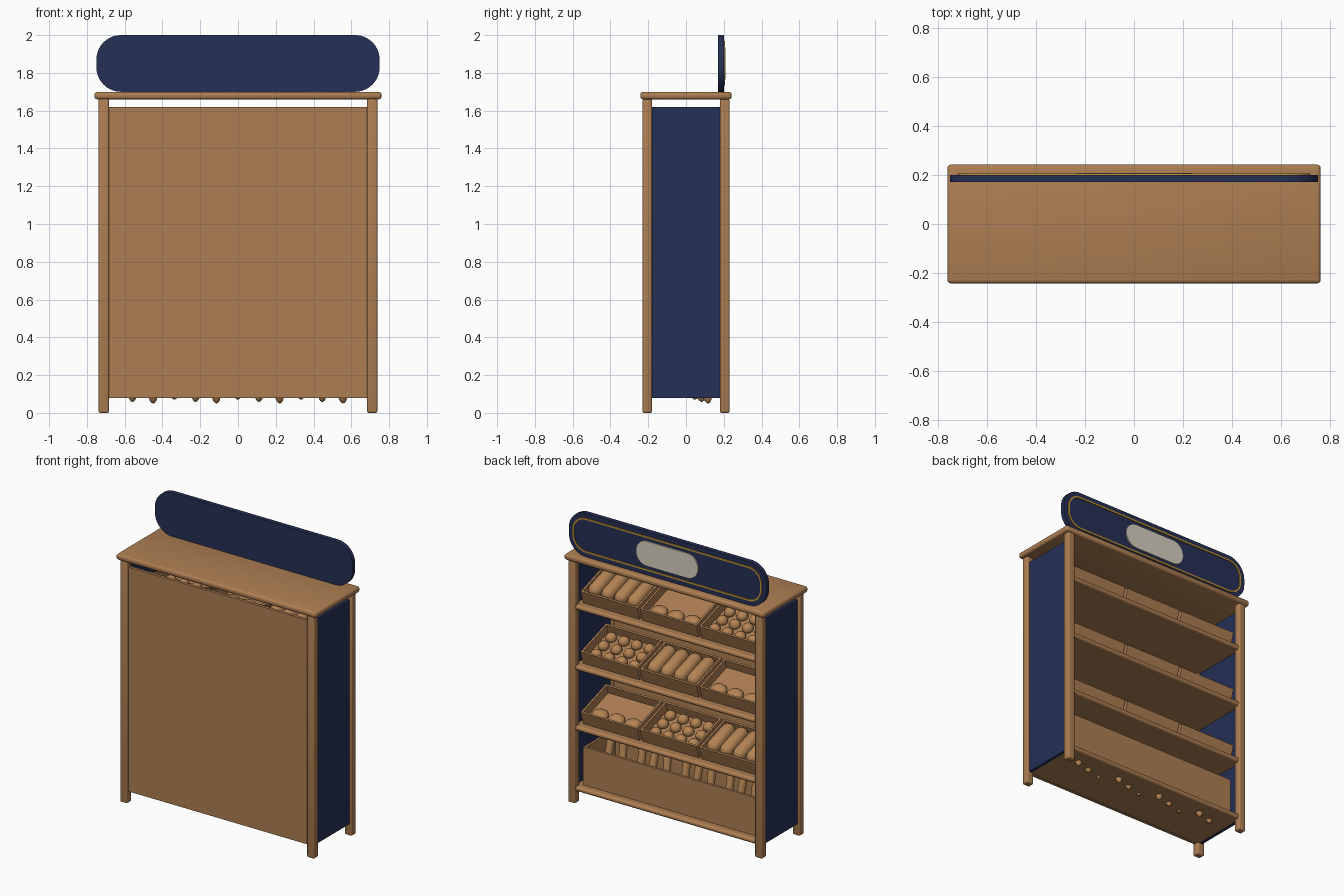
import bpy, bmesh, math
from mathutils import Matrix, Vector

if "Cube" in bpy.data.objects:
    bpy.data.objects.remove(bpy.data.objects["Cube"])


def material(name, rgb):
    m = bpy.data.materials.new(name)
    m.diffuse_color = (*rgb, 1)
    m.use_nodes = True
    m.node_tree.nodes["Principled BSDF"].inputs["Base Color"].default_value = m.diffuse_color
    return m


WOOD = material("warm wood", (0.42, 0.21, 0.085))
BREAD = material("bread crust", (0.46, 0.23, 0.09))
NAVY = material("navy paint", (0.019, 0.029, 0.092))
GOLD = material("gold trim", (0.55, 0.30, 0.035))
IVORY = material("ivory plate", (0.68, 0.63, 0.52))


def finish(bm, name, mat, matrix=None):
    bmesh.ops.recalc_face_normals(bm, faces=bm.faces)
    me = bpy.data.meshes.new(name)
    bm.to_mesh(me)
    bm.free()
    me.materials.append(mat)
    me.shade_smooth()
    me.set_sharp_from_angle(angle=math.radians(35))
    ob = bpy.data.objects.new(name, me)
    bpy.context.collection.objects.link(ob)
    if matrix is not None:
        ob.matrix_world = matrix
    return ob


def add_box(bm, lo, hi):
    lo, hi = Vector(lo), Vector(hi)
    m = Matrix.Translation((lo + hi) / 2) @ Matrix.Diagonal((*(hi - lo), 1))
    bmesh.ops.create_cube(bm, size=1, matrix=m)


def box(name, lo, hi, mat, bevel=0.0, matrix=None):
    bm = bmesh.new()
    add_box(bm, lo, hi)
    if bevel:
        bmesh.ops.bevel(bm, geom=bm.edges[:], offset=bevel, segments=3,
                        profile=0.5, affect='EDGES')
    return finish(bm, name, mat, matrix)


def rounded(hw, hh, r, n=10):
    """Rounded rectangle outline as (x, z) points."""
    pts = []
    for q, (sx, sz) in enumerate([(1, 1), (-1, 1), (-1, -1), (1, -1)]):
        for i in range(n + 1):
            a = math.pi / 2 * (q + i / n)
            pts.append((sx * (hw - r) + r * math.cos(a),
                        sz * (hh - r) + r * math.sin(a)))
    return pts


def plate(name, hw, hh, r, y0, y1, mat, cz):
    bm = bmesh.new()
    f = bm.faces.new([bm.verts.new((x, y0, z + cz)) for x, z in rounded(hw, hh, r)])
    ext = bmesh.ops.extrude_face_region(bm, geom=[f], use_keep_orig=True)
    for v in ext["geom"]:
        if isinstance(v, bmesh.types.BMVert):
            v.co.y = y1
    return finish(bm, name, mat)


def ring(name, hw, hh, r, w, y0, y1, mat, cz):
    bm = bmesh.new()
    outer, inner = rounded(hw, hh, r), rounded(hw - w, hh - w, r - w)
    loops = [[bm.verts.new((x, y, z + cz)) for x, z in pts]
             for pts, y in ((outer, y0), (outer, y1), (inner, y1), (inner, y0))]
    n = len(outer)
    for a, b in zip(loops, loops[1:] + loops[:1]):
        for i in range(n):
            j = (i + 1) % n
            bm.faces.new((a[i], a[j], b[j], b[i]))
    return finish(bm, name, mat)


def add_blob(bm, loc, radii, stretch=0.0, rot=None):
    """Ellipsoid, pulled into a capsule along z when stretch is given."""
    vs = bmesh.ops.create_uvsphere(bm, u_segments=16, v_segments=9, radius=1)["verts"]
    for v in vs:
        s = math.copysign(stretch, v.co.z)
        v.co = Vector((v.co.x * radii[0], v.co.y * radii[1], v.co.z * radii[2] + s))
        if rot is not None:
            v.co = rot @ v.co
        v.co += Vector(loc)


# frame: posts, top, side panels, closed board on the -y side
for sx in (-1, 1):
    side = "left" if sx < 0 else "right"
    for sy in (-1, 1):
        end = "front" if sy < 0 else "rear"
        box(f"{side}_{end}_post", (sx * 0.71 - 0.0275, sy * 0.205 - 0.025, 0),
            (sx * 0.71 + 0.0275, sy * 0.205 + 0.025, 1.665), WOOD, 0.009)
    box(f"{side}_side_panel", (sx * 0.71 - 0.01, -0.19, 0.08),
        (sx * 0.71 + 0.01, 0.19, 1.62), NAVY)
box("top_board", (-0.76, -0.242, 1.66), (0.76, 0.242, 1.70), WOOD, 0.015)
box("closed_board", (-0.70, -0.215, 0.08), (0.70, -0.195, 1.62), WOOD)

# shelves with a rounded nose
SHELF_TOPS = [1.36, 0.945, 0.53, 0.115]
for k, z in enumerate(SHELF_TOPS):
    box(f"shelf_{k}", (-0.70, -0.20, z - 0.033), (0.70, 0.20, z), WOOD)
    bm = bmesh.new()
    bmesh.ops.create_cone(bm, cap_ends=True, segments=16, radius1=0.0175, radius2=0.0175,
                          depth=1.38, matrix=Matrix.Translation((0, 0.205, z - 0.0165))
                          @ Matrix.Rotation(math.pi / 2, 4, 'Y'))
    finish(bm, f"shelf_nose_{k}", WOOD)

# sloping trays with three kinds of bread
W, D, H, T, FLOOR = 0.215, 0.29, 0.095, 0.013, 0.035
for r, z in enumerate(SHELF_TOPS[:3]):
    for c, x in enumerate((0.45, 0.0, -0.45)):
        M = Matrix.Translation((x, 0.165, z)) @ Matrix.Rotation(math.radians(-18), 4, 'X')
        bm = bmesh.new()
        add_box(bm, (-W, -D, 0), (W, 0, 0.015))
        for s in (-1, 1):
            add_box(bm, (s * (W - T / 2) - T / 2, -D, 0), (s * (W - T / 2) + T / 2, 0, H))
        add_box(bm, (-W + T, -T, 0), (W - T, 0, H))
        add_box(bm, (-W + T, -D, 0), (W - T, -D + T, H))
        finish(bm, f"tray_{r}_{c}", WOOD, M)
        box(f"tray_liner_{r}_{c}", (-W + T, -D + T, 0.015), (W - T, -T, FLOOR), WOOD, 0, M)
        kind = (c - r) % 3
        bm = bmesh.new()
        if kind == 0:
            along = Matrix.Rotation(math.pi / 2, 3, 'X')
            for i in range(4):
                add_blob(bm, ((i - 1.5) * 0.099, -D / 2, 0.075), (0.046, 0.046, 0.046),
                         0.078, along)
            label = "loaves"
        elif kind == 1:
            for i in range(3):
                add_blob(bm, ((i - 1) * 0.125, -0.07, FLOOR + 0.008), (0.058, 0.05, 0.032))
            label = "flat_buns"
        else:
            for i in range(4):
                for j in range(3):
                    add_blob(bm, ((i - 1.5) * 0.097, -0.06 - j * 0.085, FLOOR + 0.012),
                             (0.037, 0.037, 0.034))
            label = "rolls"
        finish(bm, f"{label}_{r}_{c}", BREAD, M)

# deep bin on the bottom shelf
bm = bmesh.new()
add_box(bm, (-0.66, 0.155, 0.11), (0.66, 0.172, 0.375))
add_box(bm, (-0.66, -0.17, 0.11), (0.66, -0.153, 0.375))
for s in (-1, 1):
    add_box(bm, (s * 0.652 - 0.008, -0.155, 0.11), (s * 0.652 + 0.008, 0.157, 0.375))
finish(bm, "baguette_bin", WOOD)

# leaning baguettes, tips just through the bottom shelf
for i in range(11):
    k = i % 3
    tip = Vector((-0.56 + i * 0.1117, (0.085, 0.12, 0.05)[k], (0.058, 0.05, 0.07)[k]))
    R = (Matrix.Rotation(math.radians(12), 3, 'X')
         @ Matrix.Rotation(math.radians((3, -3, 1)[k]), 3, 'Y'))
    bm = bmesh.new()
    add_blob(bm, tip + R @ Vector((0, 0, 0.215)), (0.026, 0.026, 0.06), 0.155, R)
    finish(bm, f"baguette_{i}", BREAD)

# sign with gold outline and ivory plate on the open side
plate("sign_board", 0.75, 0.15, 0.13, 0.17, 0.20, NAVY, 1.85)
ring("sign_outline", 0.718, 0.118, 0.10, 0.011, 0.198, 0.206, GOLD, 1.85)
plate("sign_plate", 0.236, 0.085, 0.083, 0.199, 0.208, IVORY, 1.85)
